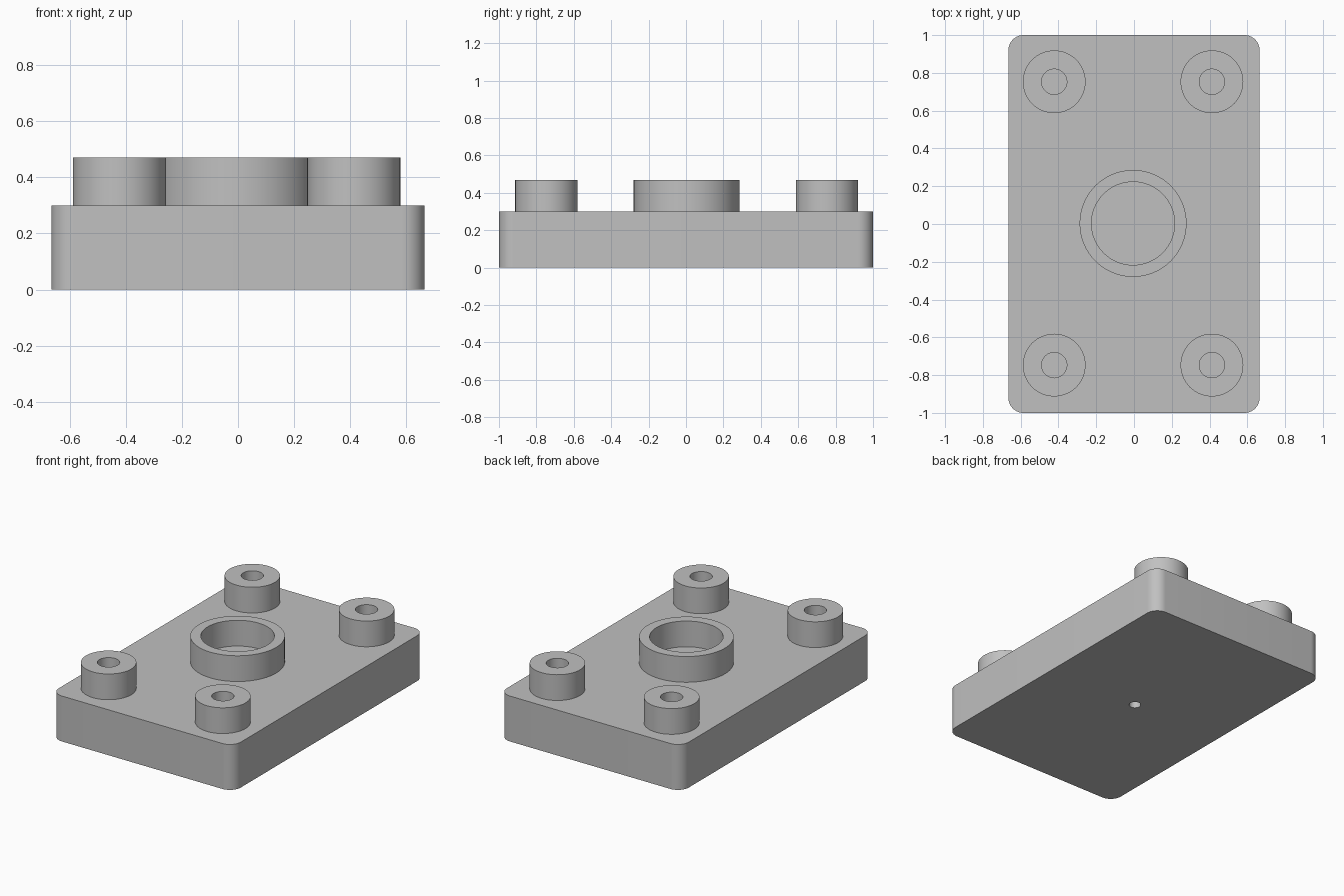
import bpy, bmesh, math
from mathutils import Matrix, Vector

cube = bpy.data.objects.get("Cube")
if cube:
    bpy.data.objects.remove(cube, do_unlink=True)

PLATE_TOP = 0.30
BOSS_TOP = 0.47
CENTRE_X, CENTRE_Y = -0.005, 0.003

grey = bpy.data.materials.new("plain grey")
grey.use_nodes = True
colour = (0.53, 0.53, 0.53, 1)
grey.diffuse_color = colour
grey.node_tree.nodes["Principled BSDF"].inputs["Base Color"].default_value = colour


def make_object(name, bm, location=(0, 0, 0)):
    bmesh.ops.recalc_face_normals(bm, faces=bm.faces)
    mesh = bpy.data.meshes.new(name)
    bm.to_mesh(mesh)
    bm.free()
    mesh.materials.append(grey)
    obj = bpy.data.objects.new(name, mesh)
    obj.location = location
    bpy.context.collection.objects.link(obj)
    return obj


def smooth(obj):
    bpy.ops.object.select_all(action="DESELECT")
    obj.select_set(True)
    bpy.context.view_layer.objects.active = obj
    bpy.ops.object.shade_smooth_by_angle(angle=math.radians(30))


def hollow_boss(name, x, y, outer, inner):
    """Upright collar, turned from a rectangular wall section."""
    bm = bmesh.new()
    section = [(inner, PLATE_TOP), (outer, PLATE_TOP), (outer, BOSS_TOP), (inner, BOSS_TOP)]
    verts = [bm.verts.new((r, 0, z)) for r, z in section]
    edges = [bm.edges.new((verts[i], verts[(i + 1) % 4])) for i in range(4)]
    bmesh.ops.spin(bm, geom=verts + edges, cent=(0, 0, 0), axis=(0, 0, 1),
                   angle=math.tau, steps=64)
    bmesh.ops.remove_doubles(bm, verts=bm.verts, dist=0.0001)
    smooth(make_object(name, bm, (x, y, 0)))


# Base plate with rounded upright corners
bm = bmesh.new()
bmesh.ops.create_cube(bm, size=1, matrix=Matrix.Translation((0, 0, PLATE_TOP / 2))
                      @ Matrix.Diagonal(Vector((1.33, 2, PLATE_TOP, 1))))
uprights = [e for e in bm.edges if abs(e.verts[0].co.z - e.verts[1].co.z) > 0.1]
bmesh.ops.bevel(bm, geom=uprights, offset=0.08, segments=12, profile=0.5, affect="EDGES")
plate = make_object("base_plate", bm)

# Small blind hole in the underside
bm = bmesh.new()
bmesh.ops.create_cone(bm, cap_ends=True, segments=32, radius1=0.036, radius2=0.036, depth=0.3)
cutter = make_object("underside_hole_cutter", bm, (CENTRE_X, CENTRE_Y, 0))
cutter.hide_render = True
cutter.hide_set(True)
cut = plate.modifiers.new("underside_hole", "BOOLEAN")
cut.operation = "DIFFERENCE"
cut.solver = "EXACT"
cut.object = cutter
bpy.context.view_layer.objects.active = plate
bpy.ops.object.modifier_apply(modifier=cut.name)
bpy.data.objects.remove(cutter, do_unlink=True)
smooth(plate)

# Large central ring and four corner bosses
hollow_boss("centre_ring", CENTRE_X, CENTRE_Y, 0.283, 0.22)
for side, sx in (("left", 1), ("right", -1)):
    for end, sy in (("front", -1), ("back", 1)):
        hollow_boss(f"{end}_{side}_boss", CENTRE_X + sx * 0.4175, CENTRE_Y + sy * 0.75,
                    0.166, 0.067)
